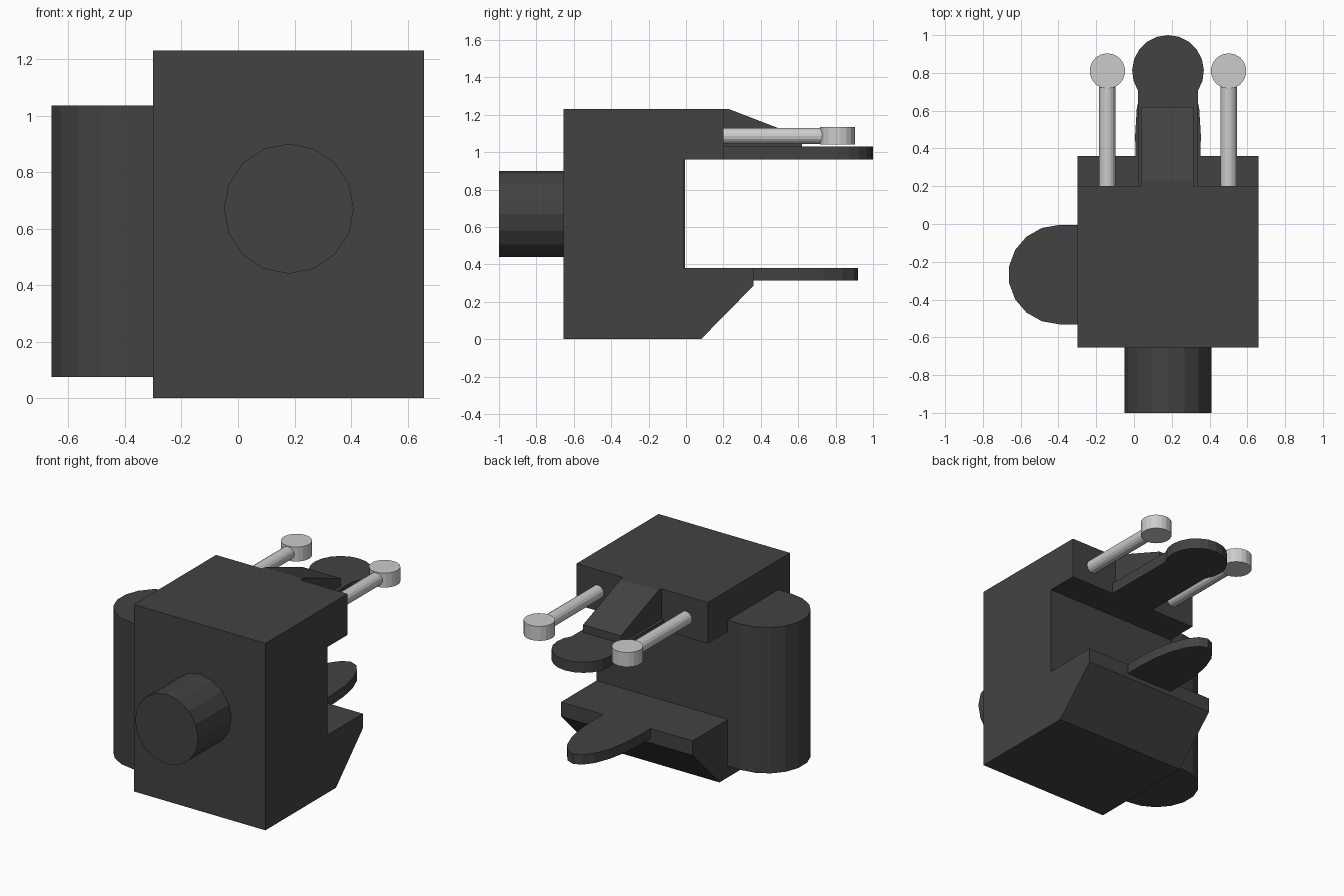
import bpy, bmesh
from math import cos, sin, pi
from mathutils import Vector

if "Cube" in bpy.data.objects:
    bpy.data.objects.remove(bpy.data.objects["Cube"])

dark = bpy.data.materials.new("dark_grey")
dark.diffuse_color = (0.055, 0.055, 0.055, 1)
dark.use_nodes = True
dark.node_tree.nodes["Principled BSDF"].inputs["Base Color"].default_value = dark.diffuse_color
CX = 0.18  # centre line of the body


def extrude(name, points, offset, mat=dark):
    """Solid made by sweeping a flat outline along an offset vector."""
    bm = bmesh.new()
    face = bm.faces.new([bm.verts.new(p) for p in points])
    result = bmesh.ops.extrude_face_region(bm, geom=[face])
    verts = [v for v in result["geom"] if isinstance(v, bmesh.types.BMVert)]
    bmesh.ops.translate(bm, verts=verts, vec=Vector(offset))
    bmesh.ops.recalc_face_normals(bm, faces=bm.faces)
    mesh = bpy.data.meshes.new(name)
    bm.to_mesh(mesh)
    bm.free()
    ob = bpy.data.objects.new(name, mesh)
    bpy.context.collection.objects.link(ob)
    if mat:
        mesh.materials.append(mat)
    return ob


def arc(u, v, ru, rv, n, start=pi / 2, sweep=2 * pi):
    """n points round an ellipse; a partial sweep includes its end point."""
    steps = n if sweep == 2 * pi else n - 1
    return [(u + ru * cos(start + sweep * i / steps),
             v + rv * sin(start + sweep * i / steps)) for i in range(n)]


def side_profile(name, yz, x0, x1):
    return extrude(name, [(x0, y, z) for y, z in yz], (x1 - x0, 0, 0))


def plate(name, xy, z0, z1, mat=dark):
    return extrude(name, [(x, y, z0) for x, y in xy], (0, 0, z1 - z0), mat)


def round_bar(name, x, z, r, y0, y1, n, mat=dark):
    return extrude(name, [(a, y0, b) for a, b in arc(x, z, r, r, n)],
                   (0, y1 - y0, 0), mat)


# Main C-shaped body with sloped lower lip
side_profile("body", [(-0.655, 0), (0.08, 0), (0.36, 0.285), (0.36, 0.38),
                      (-0.01, 0.38), (-0.01, 0.96), (0.2, 0.96),
                      (0.2, 1.23), (-0.655, 1.23)], -0.30, 0.658)

# Round knob on the front
round_bar("front_knob", CX, 0.67, 0.23, -1.0, -0.655, 16)

# Half-round column on the left side
plate("side_column", [(-0.30, -0.005)]
      + arc(-0.395, -0.268, 0.27, 0.263, 10, pi / 2, pi)
      + [(-0.30, -0.531)], 0.075, 1.035)

# Upper tongue: straight neck flowing into a round tip
plate("upper_tongue", [(CX + 0.16, 0.2)]
      + arc(CX, 0.81, 0.19, 0.19, 15, -pi / 2 + 0.98, 2 * pi - 1.96)
      + [(CX - 0.16, 0.2)], 0.96, 1.03)

# Sloped rib on the upper tongue
side_profile("upper_rib", [(0.2, 1.03), (0.62, 1.03), (0.62, 1.08),
                           (0.23, 1.23), (0.2, 1.23)], 0.04, 0.315)

# Lower tongue with elliptical tip
plate("lower_tongue", [(CX + 0.172, 0.36)]
      + arc(CX, 0.47, 0.174, 0.45, 11, 0, pi)
      + [(CX - 0.172, 0.36)], 0.315, 0.38)

# Pair of light grey levers, each a rod with a disc at the end
for side, s in (("left", -1), ("right", 1)):
    x = CX + s * 0.321
    round_bar(side + "_lever_rod", x, 1.087, 0.043, 0.2, 0.75, 16, None)
    plate(side + "_lever_pad", arc(x, 0.81, 0.094, 0.094, 18),
          1.04, 1.135, None)
